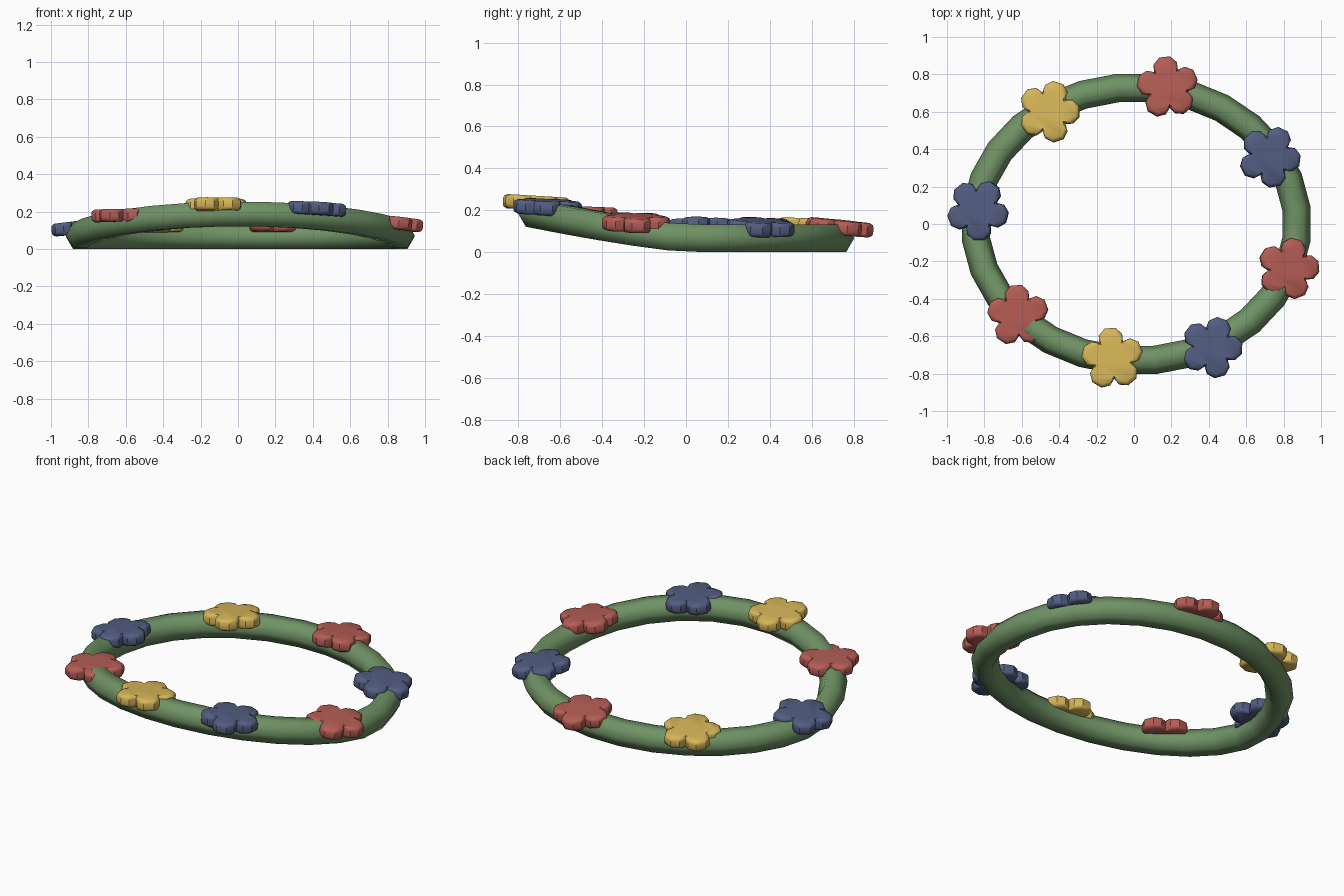
import bpy
from math import sin, cos, radians, pi
from mathutils import Vector

if "Cube" in bpy.data.objects:
    bpy.data.objects.remove(bpy.data.objects["Cube"])


def material(name, rgb):
    m = bpy.data.materials.new(name)
    m.diffuse_color = (*rgb, 1)
    m.use_nodes = True
    m.node_tree.nodes["Principled BSDF"].inputs["Base Color"].default_value = m.diffuse_color
    return m


def make(name, verts, faces, mat, angle):
    me = bpy.data.meshes.new(name)
    me.from_pydata(verts, [], faces)
    me.materials.append(mat)
    ob = bpy.data.objects.new(name, me)
    bpy.context.collection.objects.link(ob)
    bpy.context.view_layer.objects.active = ob
    ob.select_set(True)
    bpy.ops.object.shade_smooth_by_angle(angle=radians(angle))
    ob.select_set(False)
    return ob


GREEN = material("leaf_green", (0.16, 0.29, 0.13))
RED = material("petal_red", (0.46, 0.11, 0.09))
YELLOW = material("petal_yellow", (0.68, 0.47, 0.10))
BLUE = material("petal_blue", (0.085, 0.11, 0.22))

# Band: oval ring with a six-sided section, rising toward the front
N, S, R = 28, 6, 0.076
CX, RX, RY = 0.012, 0.862, 0.732


def rise(a):
    return 0.122 * max(0.0, -sin(a)) ** 1.25


verts, faces = [], []
for i in range(N):
    a = 2 * pi * (i + 0.5) / N
    out = Vector((cos(a) / RX, sin(a) / RY, 0)).normalized()
    c = Vector((CX + RX * cos(a), RY * sin(a), 0.066 + rise(a)))
    for j in range(S):
        b = 2 * pi * j / S
        verts.append(c + out * (R * cos(b)) + Vector((0, 0, R * sin(b))))
        k, l = (i + 1) % N, (j + 1) % S
        faces.append((i * S + j, k * S + j, k * S + l, i * S + l))
make("crown_band", verts, faces, GREEN, 65)

# Flower: five blunt petals, thick plate with bevelled rims
LOBE = [(-36, 0.108), (-26, 0.143), (-10, 0.165), (10, 0.165), (26, 0.143)]
LAYERS = [(0.88, -0.034), (0.97, -0.026), (1.0, -0.014),
          (1.0, 0.014), (0.97, 0.026), (0.88, 0.034)]


def flower(name, mat, x, y, z, turn, gx, gy):
    """gx, gy: slope of the flower along x and y."""
    outline = [(radians(turn + 72 * k + d), r) for k in range(5) for d, r in LOBE]
    n = len(outline)
    vs, fs = [], []
    for s, h in LAYERS:
        for a, r in outline:
            dx, dy = s * r * cos(a), s * r * sin(a)
            vs.append((x + dx - gx * h, y + dy - gy * h, z + h + gx * dx + gy * dy))
    for q in range(len(LAYERS) - 1):
        for i in range(n):
            k = (i + 1) % n
            fs.append((q * n + i, q * n + k, q * n + n + k, q * n + n + i))
    fs.append(tuple(range(n))[::-1])
    top = (len(LAYERS) - 1) * n
    fs.append(tuple(range(top, top + n)))
    make(name, vs, fs, mat, 40)


# Flowers around the band
flower("flower_front", YELLOW, -0.115, -0.72, 0.235, 95, 0.0, -0.06)
flower("flower_front_right", BLUE, 0.415, -0.66, 0.214, 70, -0.05, -0.04)
flower("flower_right", RED, 0.825, -0.24, 0.140, 76, -0.11, -0.02)
flower("flower_back_right", BLUE, 0.725, 0.36, 0.118, 64, -0.10, -0.04)
flower("flower_back", RED, 0.18, 0.73, 0.118, 96, -0.02, -0.10)
flower("flower_back_left", YELLOW, -0.455, 0.60, 0.118, 72, 0.06, -0.08)
flower("flower_left", BLUE, -0.835, 0.075, 0.118, 57, 0.12, -0.01)
flower("flower_front_left", RED, -0.62, -0.49, 0.180, 93, 0.02, -0.01)
